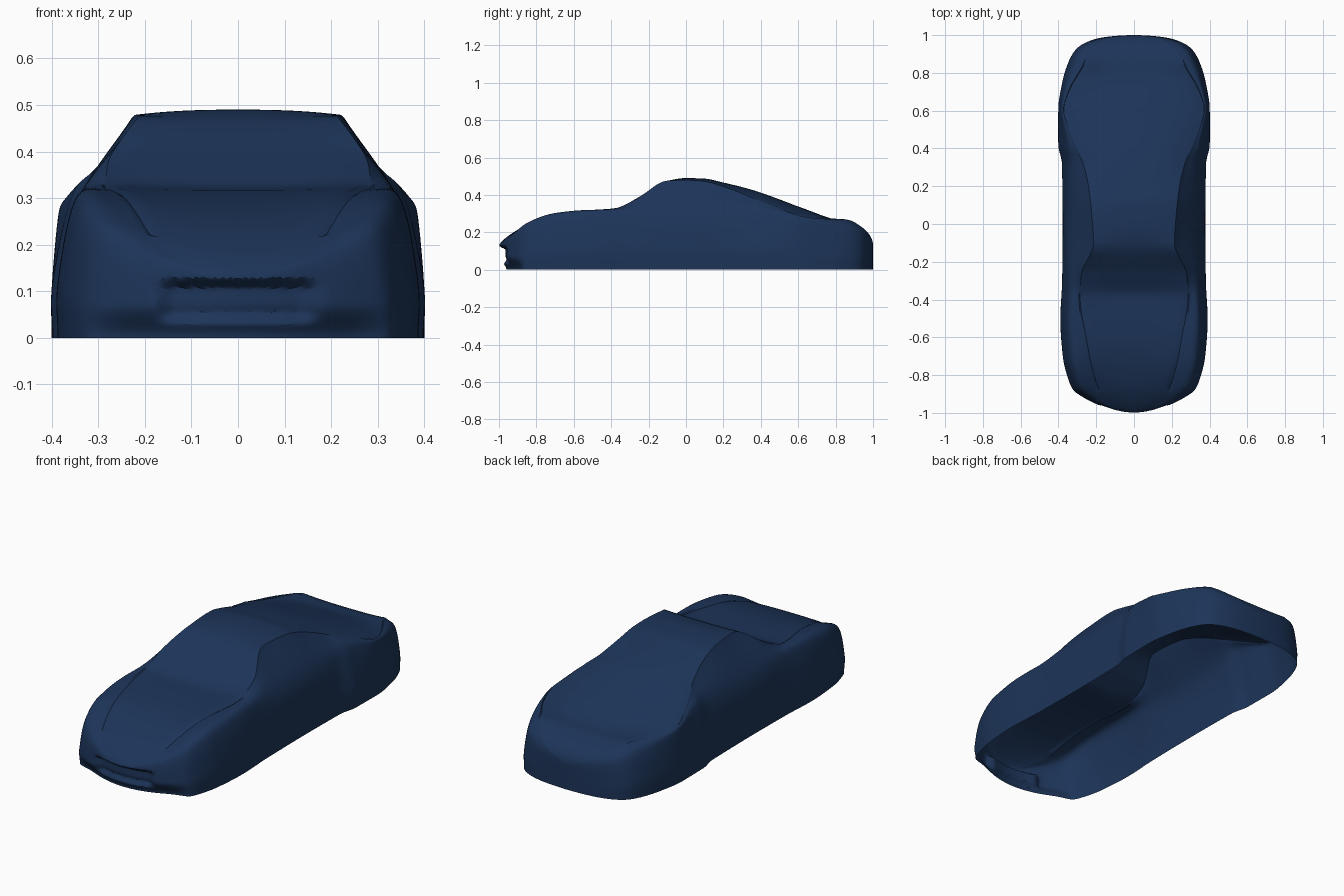
import bpy, bmesh, math
from mathutils import Vector

if "Cube" in bpy.data.objects:
    bpy.data.objects.remove(bpy.data.objects["Cube"])

# Feature curves along the car: (y, value) keys
HALF_WIDTH = [(-1, 0), (-.97, .16), (-.92, .265), (-.88, .318), (-.8, .352), (-.7, .374), (-.5, .387),
              (-.3, .378), (0, .375), (.32, .379), (.42, .398), (.6, .4), (.75, .378), (.85, .348),
              (.93, .3), (.98, .2), (1, 0)]
CENTRE_Z = [(-1, .12), (-.97, .165), (-.93, .195), (-.85, .24), (-.7, .29), (-.6, .308), (-.5, .316),
            (-.385, .322), (-.27, .378), (-.1, .475), (0, .49), (.1, .487), (.2, .466), (.35, .428),
            (.5, .376), (.6, .338), (.8, .268), (.86, .258), (.92, .235), (.97, .2), (1, .13)]
EDGE_FRAC = [(-1, .55), (-.88, .58), (-.6, .66), (-.36, .75), (-.27, .74), (-.1, .57), (0, .585),
             (.2, .64), (.4, .77), (.5, .86), (.6, .93), (.7, .89), (.85, .75), (1, .7)]
EDGE_Z = [(-1, .115), (-.95, .175), (-.88, .222), (-.7, .298), (-.6, .314), (-.38, .33), (-.27, .375),
          (-.1, .476), (0, .479), (.1, .472), (.2, .445), (.4, .365), (.5, .325), (.6, .292),
          (.7, .276), (.85, .272), (.93, .235), (.97, .2), (1, .125)]
BELT_FRAC = [(-1, .82), (-.85, .89), (-.5, .9), (0, .92), (.4, .9), (.6, .965), (.7, .955), (.85, .92), (1, .9)]
BELT_Z = [(-1, .1), (-.93, .175), (-.85, .24), (-.7, .287), (-.5, .3), (0, .293), (.4, .302),
          (.6, .262), (.85, .232), (.95, .19), (1, .1)]


def curve(keys, y):
    """Monotone cubic interpolation, in angle so the plan outline rounds off at both ends."""
    def ang(v):
        return -math.acos(max(-1, min(1, v)))
    xs, vs, x = [ang(k[0]) for k in keys], [k[1] for k in keys], ang(y)
    n = len(xs)
    d = [(vs[i + 1] - vs[i]) / (xs[i + 1] - xs[i]) for i in range(n - 1)]

    def slope(i):
        if i == 0 or i == n - 1:
            return d[0] if i == 0 else d[-1]
        a, b = d[i - 1], d[i]
        return 0 if a * b <= 0 else 2 * a * b / (a + b)
    i = max(j for j in range(n - 1) if xs[j] <= x + 1e-9 or j == 0)
    h = xs[i + 1] - xs[i]
    t = (x - xs[i]) / h
    return ((2*t**3 - 3*t*t + 1) * vs[i] + (t**3 - 2*t*t + t) * h * slope(i)
            + (3*t*t - 2*t**3) * vs[i + 1] + (t**3 - t*t) * h * slope(i + 1))


def spline(p, steps):
    """Catmull-Rom through the section points."""
    p = [p[0] * 2 - p[1]] + p + [p[-1] * 2 - p[-2]]
    out = []
    for i in range(1, len(p) - 2):
        a, b, c, d = p[i - 1:i + 3]
        for k in range(steps):
            t = k / steps
            out.append(.5 * (2*b + (c - a)*t + (2*a - 5*b + 4*c - d)*t*t + (3*b - a - 3*c + d)*t**3))
    return out + [p[-2]]


def ramp(a, b, v):
    t = max(0, min(1, (v - a) / (b - a)))
    return t * t * (3 - 2 * t)


def section(y):
    w, c = curve(HALF_WIDTH, y), curve(CENTRE_Z, y)
    ex, ez = w * curve(EDGE_FRAC, y), curve(EDGE_Z, y)
    bx, bz = w * curve(BELT_FRAC, y), curve(BELT_Z, y)
    top = [Vector((ex * k / 12, c + (ez - c) * (k / 12) ** 2.5)) for k in range(12)]
    side = spline([Vector((ex, ez)), Vector((bx, bz)), Vector((w, bz * .4)), Vector((w, 0))], 10)
    # shut-line groove beside the bonnet and the rear deck
    if -.88 < y < -.36 or .6 < y < .88:
        side[0].y -= .006
    pts = []
    for x, z in top + side:
        yy = y
        if y < -.8:
            front = ramp(-.85, -.95, y)
            # lower lip tucks under, intake is pressed into the nose
            yy += front * .04 * (1 - ramp(0, .075, z))
            yy += front * .035 * (1 - ramp(.13, .185, x)) * ramp(.025, .06, z) * (1 - ramp(.105, .13, z))
        pts.append((max(0, x), yy, max(0, z)))
    return pts


# Body shell, open underneath
N = 150
bm = bmesh.new()
rows = [[bm.verts.new(p) for p in section(-math.cos(math.pi * i / N))] for i in range(N + 1)]
for r0, r1 in zip(rows, rows[1:]):
    for j in range(len(r0) - 1):
        bm.faces.new((r0[j], r0[j + 1], r1[j + 1], r1[j]))
bmesh.ops.remove_doubles(bm, verts=bm.verts, dist=1e-5)
bm.normal_update()
if sum(f.normal.z * f.calc_area() for f in bm.faces) < 0:
    bmesh.ops.reverse_faces(bm, faces=bm.faces)
mesh = bpy.data.meshes.new("car_body")
bm.to_mesh(mesh)
bm.free()
body = bpy.data.objects.new("car_body", mesh)
bpy.context.collection.objects.link(body)

# Mirror to the other side
mirror = body.modifiers.new("mirror", 'MIRROR')
mirror.use_clip = True
mirror.merge_threshold = .0001

# Navy paint
paint = bpy.data.materials.new("navy_paint")
paint.diffuse_color = (.012, .035, .1, 1)
paint.use_nodes = True
paint.node_tree.nodes["Principled BSDF"].inputs["Base Color"].default_value = paint.diffuse_color
mesh.materials.append(paint)

bpy.context.view_layer.objects.active = body
body.select_set(True)
bpy.ops.object.shade_smooth_by_angle(angle=math.radians(30))
